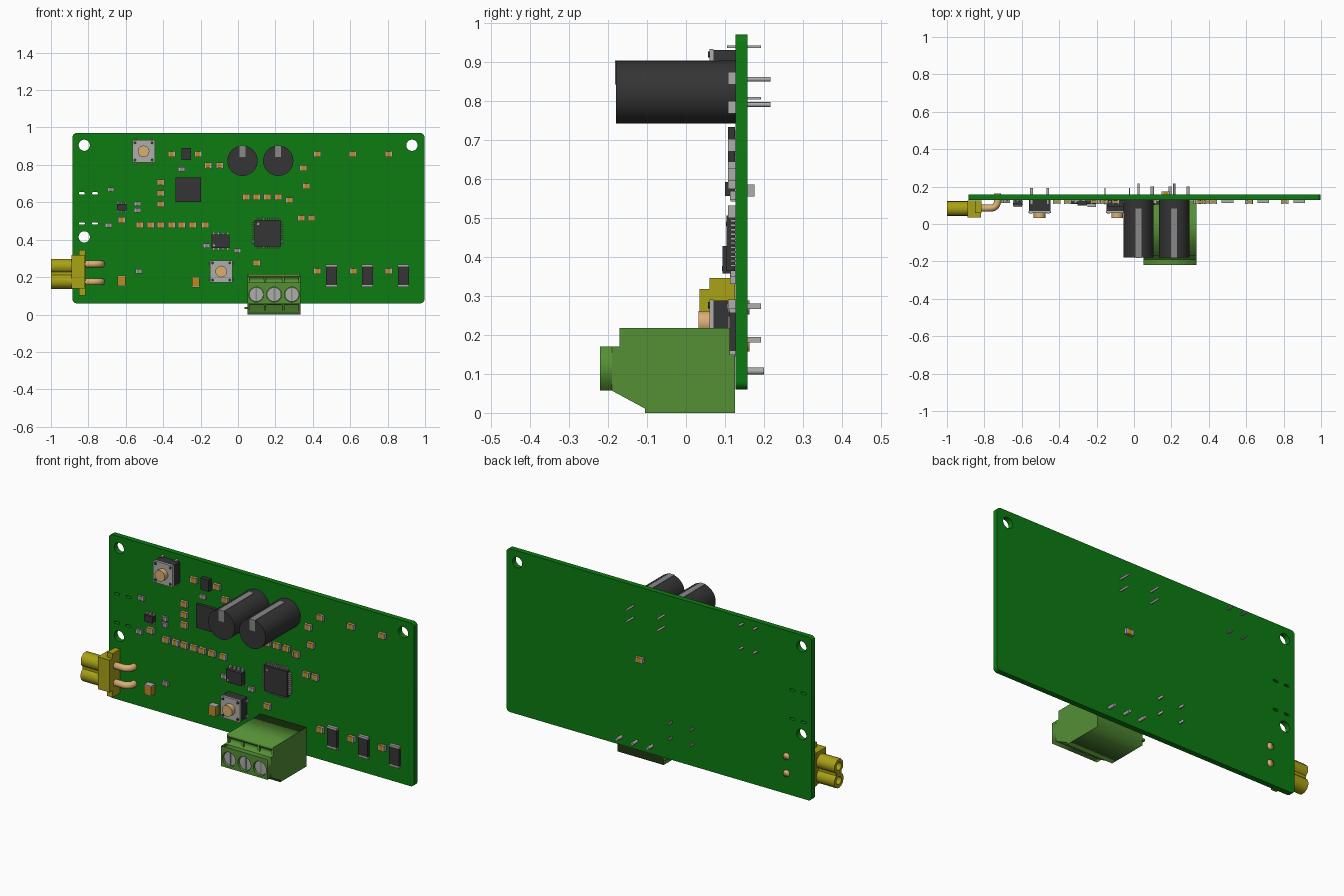
import bpy, bmesh, math
from mathutils import Matrix, Vector

if "Cube" in bpy.data.objects:
    bpy.data.objects.remove(bpy.data.objects["Cube"], do_unlink=True)


def material(name, *rgb):
    m = bpy.data.materials.new(name)
    m.use_nodes = True
    m.diffuse_color = (*rgb, 1)
    m.node_tree.nodes["Principled BSDF"].inputs["Base Color"].default_value = (*rgb, 1)
    return m


BOARD = material("board green", .004, .2, .006)
BLOCK = material("terminal green", .09, .275, .036)
BLACK = material("dark plastic", .035, .035, .037)
STRIPE = material("stripe grey", .25, .25, .25)
METAL = material("tinned metal", .42, .42, .41)
YELLOW = material("connector yellow", .4, .36, .008)
GOLD = material("gold", .7, .43, .17)
CERAMIC = material("ceramic orange", .5, .26, .015)

FRONT, BACK = .127, .157


def finish(name, bm, mats):
    me = bpy.data.meshes.new(name)
    bm.to_mesh(me)
    bm.free()
    for m in mats:
        me.materials.append(m)
    ob = bpy.data.objects.new(name, me)
    bpy.context.collection.objects.link(ob)
    return ob


def boxes(name, items):
    """Boxes given as (centre, size, material) joined in one object."""
    bm = bmesh.new()
    mats = []
    for c, s, m in items:
        if m not in mats:
            mats.append(m)
        new = bmesh.ops.create_cube(bm, size=1, matrix=Matrix.Translation(c) @ Matrix.Diagonal((*s, 1)))
        for f in {f for v in new["verts"] for f in v.link_faces}:
            f.material_index = mats.index(m)
    return finish(name, bm, mats)


def rod(name, x, y0, y1, z, r, mat, seg=24):
    """Cylinder along y."""
    bm = bmesh.new()
    mtx = Matrix.Translation((x, (y0 + y1) / 2, z)) @ Matrix.Rotation(math.pi / 2, 4, 'X')
    bmesh.ops.create_cone(bm, cap_ends=True, segments=seg, radius1=r, radius2=r, depth=y1 - y0, matrix=mtx)
    for f in bm.faces:
        f.smooth = len(f.verts) == 4
    for e in bm.edges:
        e.smooth = all(f.smooth for f in e.link_faces)
    return finish(name, bm, [mat])


def curve_mesh(name, cu, mtx, mat):
    tmp = bpy.data.objects.new("temp", cu)
    bpy.context.collection.objects.link(tmp)
    dg = bpy.context.evaluated_depsgraph_get()
    me = bpy.data.meshes.new_from_object(tmp.evaluated_get(dg))
    bpy.data.objects.remove(tmp, do_unlink=True)
    bm = bmesh.new()
    bm.from_mesh(me)
    bmesh.ops.remove_doubles(bm, verts=bm.verts, dist=1e-5)
    bm.transform(mtx)
    bmesh.ops.recalc_face_normals(bm, faces=bm.faces)
    for f in bm.faces:
        f.material_index = 0
    return finish(name, bm, [mat])


def profile(name, loops, lo, hi, axis, mat):
    """Outline with holes, extruded from lo to hi along x (yz outline) or y (xz outline)."""
    cu = bpy.data.curves.new(name, 'CURVE')
    cu.dimensions, cu.fill_mode, cu.extrude = '2D', 'BOTH', (hi - lo) / 2
    for loop in loops:
        sp = cu.splines.new('POLY')
        sp.points.add(len(loop) - 1)
        for p, (u, v) in zip(sp.points, loop):
            p.co = (u, v, 0, 1)
        sp.use_cyclic_u = True
    mid = (lo + hi) / 2
    if axis == 'x':
        mtx = Matrix(((0, 0, 1, mid), (1, 0, 0, 0), (0, 1, 0, 0), (0, 0, 0, 1)))
    else:
        mtx = Matrix(((1, 0, 0, 0), (0, 0, -1, mid), (0, 1, 0, 0), (0, 0, 0, 1)))
    return curve_mesh(name, cu, mtx, mat)


def circle(u, v, r, n=24):
    return [(u + r * math.cos(math.tau * (i + .5) / n), v + r * math.sin(math.tau * (i + .5) / n)) for i in range(n)]


def rounded(u0, u1, v0, v1, r, n=6):
    pts = []
    for k, (u, v) in enumerate(((u1 - r, v1 - r), (u0 + r, v1 - r), (u0 + r, v0 + r), (u1 - r, v0 + r))):
        for i in range(n + 1):
            a = math.pi / 2 * (k + i / n)
            pts.append((u + r * math.cos(a), v + r * math.sin(a)))
    return pts


# Circuit board with mounting holes and slots
holes = [circle(x, z, .03) for x, z in ((-.822, .905), (.93, .905), (-.822, .415))]
holes += [rounded(x - .016, x + .016, z - .006, z + .006, .0055, 3) for x in (-.835, -.765) for z in (.487, .648)]
profile("circuit_board", [rounded(-.885, .997, .06, .97, .022)] + holes, FRONT, BACK, 'y', BOARD)

# Tall capacitors with polarity stripe and leads
for x in (.024, .215):
    rod("capacitor", x, -.18, FRONT, .822, .081, BLACK, 40)
    boxes("capacitor_stripe", [((x, -.05, .872), (.032, .264, .062), STRIPE)])
    for z in (.79, .855):
        rod("capacitor_lead", x, BACK - .01, .217, z, .006, METAL, 10)


# Push buttons
def button(x, z, turned):
    boxes("button_body", [((x, .0985, z), (.115, .057, .115), BLACK), ((x, .065, z), (.12, .01, .12), METAL)])
    rod("button_plunger", x, .032, .062, z, .031, GOLD)
    leads = []
    for a in (-1, 1):
        for b in (-1, 1):
            rod("button_rivet", x + a * .046, .057, .062, z + b * .046, .008, BLACK, 10)
            u, v = (a * .066, b * .043) if turned else (a * .043, b * .066)
            s = (.006, .087, .014) if turned else (.014, .087, .006)
            leads.append(((x + u, .149, z + v), s, METAL))
    boxes("button_leads", leads)


button(-.505, .872, False)
button(-.09, .23, True)

# Screw terminal: recessed core, full-height ribs, pierced front plate
X0, X1 = .05, .335
outer = [(.125, 0), (.125, .217), (-.17, .217), (-.17, .17), (-.19, .17), (-.19, .057), (-.105, .011), (-.105, 0)]
core = [(.125, 0), (.125, .217), (-.17, .217), (-.17, .2), (-.155, .2), (-.155, .17), (-.19, .17), (-.19, .057),
        (-.178, .051), (-.165, .085), (-.1, .06), (-.118, .018), (-.105, .011), (-.105, 0)]
profile("terminal_core", [core], X0 + .005, X1 - .005, 'x', BLOCK)
for x in (X0, .138, .236, X1 - .012):
    profile("terminal_rib", [outer], x, x + .012, 'x', BLOCK)
screws = (.098, .193, .288)
face = [(X0, .057), (X1, .057), (X1, .17), (X0, .17)]
profile("terminal_front", [face] + [circle(x, .107, .04) for x in screws], -.22, -.189, 'y', BLOCK)
boxes("terminal_rail", [((.0425, .01, .035), (.015, .23, .012), BLOCK)])
for x in screws:
    rod("terminal_screw", x, -.208, -.185, .107, .038, METAL)
    boxes("screw_slot", [((x, -.209, .107), (.008, .004, .07), STRIPE)])
    boxes("wire_clamp", [((x, -.135, .07), (.05, .03, .02), METAL)])
    rod("terminal_pin", x, BACK - .01, .2, .107, .009, METAL, 10)

# Power connector at the edge
boxes("connector_flange", [((-.853, .08, .228), (.072, .09, .18), YELLOW),
                           ((-.832, .093, .223), (.034, .066, .244), YELLOW)])
for z, n in ((.258, 8), (.178, 16)):
    profile("connector_socket", [circle(.082, z, .041, n), circle(.082, z, .022, 16)], -1, -.885, 'x', YELLOW)
boxes("connector_web", [((-.943, .082, .218), (.112, .045, .03), YELLOW)])
for z in (.27, .175):
    cu = bpy.data.curves.new("pin", 'CURVE')
    cu.dimensions, cu.bevel_depth, cu.bevel_resolution, cu.use_fill_caps = '3D', .019, 3, True
    path = [(-.83, .085)] + [(-.765 + .035 * math.sin(a), .12 - .035 * math.cos(a))
                             for a in (math.pi / 12 * i for i in range(7))] + [(-.73, .163)]
    sp = cu.splines.new('POLY')
    sp.points.add(len(path) - 1)
    for p, (x, y) in zip(sp.points, path):
        p.co = (x, y, z, 1)
    pin = curve_mesh("connector_pin", cu, Matrix(), GOLD)
    for poly in pin.data.polygons:
        poly.use_smooth = True


# Small two-ended parts
def chip(name, x, z, w, h, t, body, upright=False, y=FRONT, out=-1):
    c = y + out * t / 2
    e = .24 * w if not upright else .09 * h
    d = Vector((0, 0, h / 2 - e / 2)) if upright else Vector((w / 2 - e / 2, 0, 0))
    s = (w, t, e) if upright else (e, t, h)
    mid = (w * .96, t * .94, h - 2 * e) if upright else (w - 2 * e, t * .94, h * .96)
    p = Vector((x, c, z))
    boxes(name, [(p, mid, body), (p + d, s, METAL), (p - d, s, METAL)])


rows = {.857: (-.355, -.213, .425, .614, .805), .798: (-.16, -.098), .783: (.35,), .707: (-.414,), .648: (-.414,),
        .686: (.366,), .628: (.045, .099, .157, .216), .611: (.275,), .59: (-.414,), .515: (.339, .393),
        .505: (-.622,), .478: (-.526, -.467, -.414, -.355, -.302, -.243, -.174), .275: (.099,),
        .232: (.425, .617, .805)}
for z, xs in rows.items():
    for x in xs:
        chip("ceramic_capacitor", x, z, .04, .032, .019, CERAMIC)
for x, z in ((-.622, .18), (-.226, .172)):
    chip("large_ceramic_capacitor", x, z, .044, .056, .035, CERAMIC, True)
for x, z in ((-.68, .668), (-.692, .478), (-.537, .592), (-.537, .557), (-.302, .777), (-.168, .368), (-.003, .342), (-.531, .232)):
    chip("small_resistor", x, z, .036, .024, .014, STRIPE)
for x in (.5, .692, .884):
    chip("shunt_resistor", x, .208, .062, .12, .016, BLACK, True)
chip("rear_capacitor", .17, .57, .046, .03, .018, CERAMIC, False, BACK, 1)


# Integrated circuits, with leads on the given sides
def package(name, x, z, w, h, front, pins=0, pitch=0, all_sides=False):
    items = [((x, (front + FRONT) / 2 - .001, z), (w, FRONT - front - .002, h), BLACK)]
    for i in range(pins):
        o = (i - (pins - 1) / 2) * pitch
        for s in (-1, 1):
            items.append(((x + o, .12, z + s * (h / 2 + .006)), (pitch * .5, .013, .016), METAL))
            if all_sides:
                items.append(((x + s * (w / 2 + .006), .12, z + o), (.016, .013, pitch * .5), METAL))
    boxes(name, items)


package("flat_chip", -.265, .667, .136, .132, .108)
package("controller_chip", .158, .435, .142, .142, .104, 11, .0115, True)
package("driver_chip", -.093, .392, .096, .07, .094, 4, .025)
package("sensor_chip", -.622, .574, .052, .036, .1, 3, .019)
package("regulator_chip", -.276, .857, .05, .064, .1)
for x, z, y in ((.108, .485, .104), (-.128, .37, .094)):
    rod("pin_one_dot", x, y - .002, y + .004, z, .006, METAL, 10)
